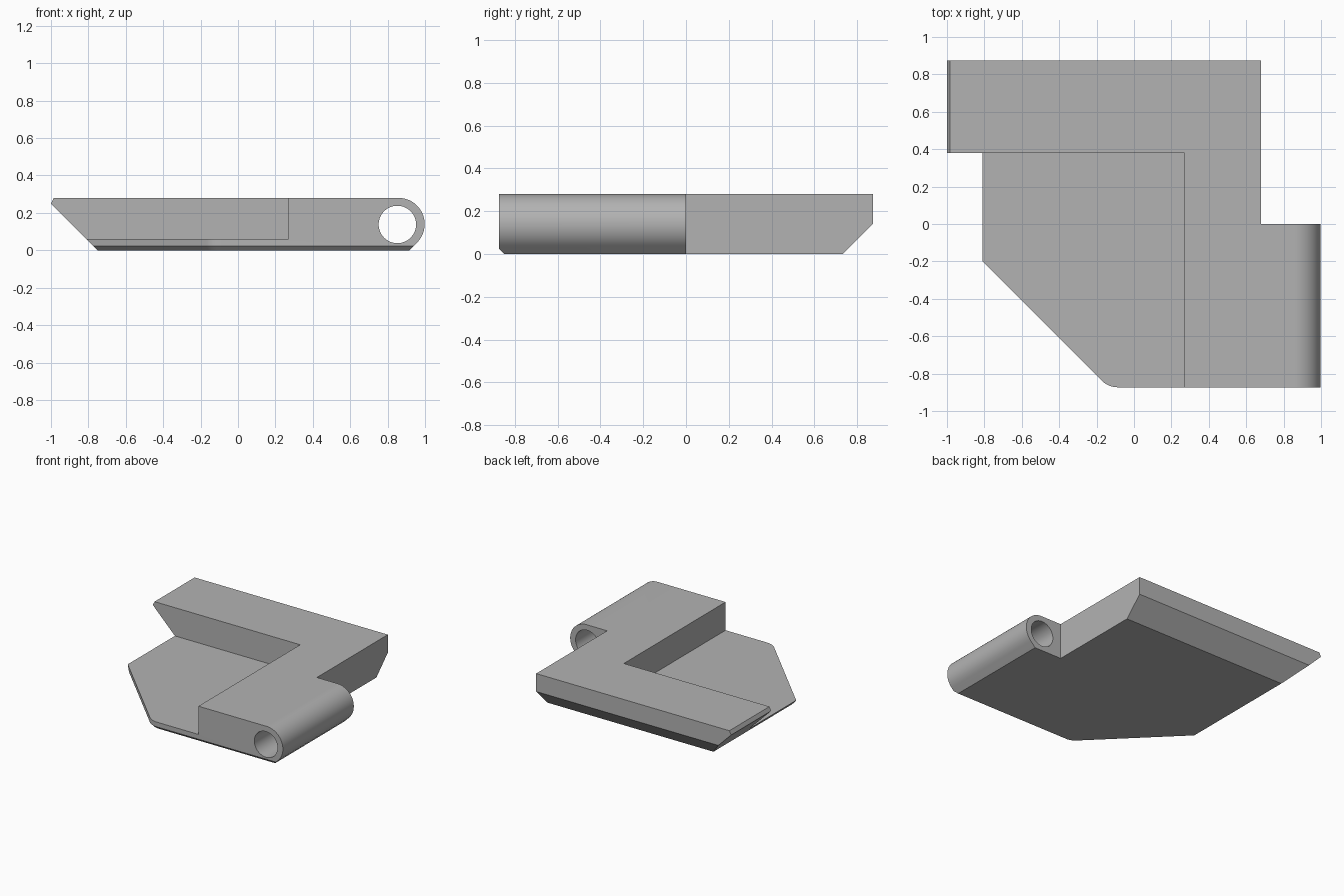
import bpy, bmesh
from math import sin, cos, radians, sqrt

cube = bpy.data.objects.get("Cube")
if cube:
    bpy.data.objects.remove(cube, do_unlink=True)

TOP, FLOOR, HALF_Y = 0.28, 0.06, 0.873
R, HOLE_R, BARREL_X = 0.14, 0.10, 0.858
CHAMFER, CORNER_R = 0.023, 0.12

grey = bpy.data.materials.new("grey")
grey.use_nodes = True
colour = (0.45, 0.45, 0.45, 1)
grey.diffuse_color = colour
grey.node_tree.nodes["Principled BSDF"].inputs["Base Color"].default_value = colour


def arc(cx, cy, r, start, end, steps):
    angles = [radians(start + (end - start) * i / steps) for i in range(steps + 1)]
    return [(cx + r * cos(a), cy + r * sin(a)) for a in angles]


def loft(name, rings):
    """Closed solid through rings with equal point counts."""
    bm = bmesh.new()
    loops = [[bm.verts.new(p) for p in ring] for ring in rings]
    n = len(loops[0])
    for a, b in zip(loops, loops[1:]):
        for i in range(n):
            j = (i + 1) % n
            bm.faces.new((a[i], a[j], b[j], b[i]))
    bm.faces.new(loops[0])
    bm.faces.new(loops[-1])
    bmesh.ops.recalc_face_normals(bm, faces=bm.faces)
    mesh = bpy.data.meshes.new(name)
    bm.to_mesh(mesh)
    bm.free()
    mesh.materials.append(grey)
    obj = bpy.data.objects.new(name, mesh)
    bpy.context.collection.objects.link(obj)
    return obj


def extrude_y(name, profile, y0, y1):
    return loft(name, [[(x, y, z) for x, z in profile] for y in (y0, y1)])


def box(name, x0, x1, y0, y1, z0, z1):
    return extrude_y(name, [(x0, z0), (x1, z0), (x1, z1), (x0, z1)], y0, y1)


def combine(target, tool, operation):
    mod = target.modifiers.new(tool.name, 'BOOLEAN')
    mod.operation, mod.solver, mod.object = operation, 'EXACT', tool
    bpy.context.view_layer.objects.active = target
    bpy.ops.object.modifier_apply(modifier=mod.name)
    bpy.data.objects.remove(tool, do_unlink=True)


# Side profile: sloped left end, teardrop hinge barrel on the right
profile = [(-0.75, 0)] + [(BARREL_X - R + R * sqrt(2), 0)]
profile += arc(BARREL_X, TOP / 2, R, -45, 90, 32)
profile += [(-0.985, TOP), (-1, 0.25)]
bracket = extrude_y("hinge_bracket", profile, -1, 1)


# Plan outline: clipped, rounded corner with chamfered lower edges
def plan_ring(z, inset, back):
    r = CORNER_R - inset
    cy = -HALF_Y + CORNER_R
    cx = CORNER_R * sqrt(2) - 1.01 - cy
    corner = arc(cx, cy, r, 270, 225, 8)
    ex, ey = corner[-1]
    pts = [(1.1, cy - r)] + corner + [(-1.1, ey + ex + 1.1), (-1.1, back), (1.1, back)]
    return [(x, y, z) for x, y in pts]


back_low = HALF_Y - TOP / 2
outline = loft("outline", [
    plan_ring(0, CHAMFER, back_low),
    plan_ring(CHAMFER, 0, back_low + CHAMFER),
    plan_ring(TOP / 2, 0, HALF_Y),
    plan_ring(TOP + 0.1, 0, HALF_Y)])
combine(bracket, outline, 'INTERSECT')

# Recess above the thin plate, notch behind the barrel, pin hole
combine(bracket, box("recess", -1.2, 0.27, -1, 0.38, FLOOR, 0.5), 'DIFFERENCE')
combine(bracket, box("notch", 0.68, 1.2, 0, 1, -0.1, 0.5), 'DIFFERENCE')
hole = extrude_y("pin_hole", arc(0.852, TOP / 2 - 0.002, HOLE_R, 0, 354.375, 63), -1, 0.1)
# Keep the hole from biting into the solid behind the notch wall
combine(bracket, hole, 'DIFFERENCE')

bpy.ops.object.select_all(action='DESELECT')
bracket.select_set(True)
bpy.context.view_layer.objects.active = bracket
bpy.ops.object.shade_smooth_by_angle(angle=radians(25))
